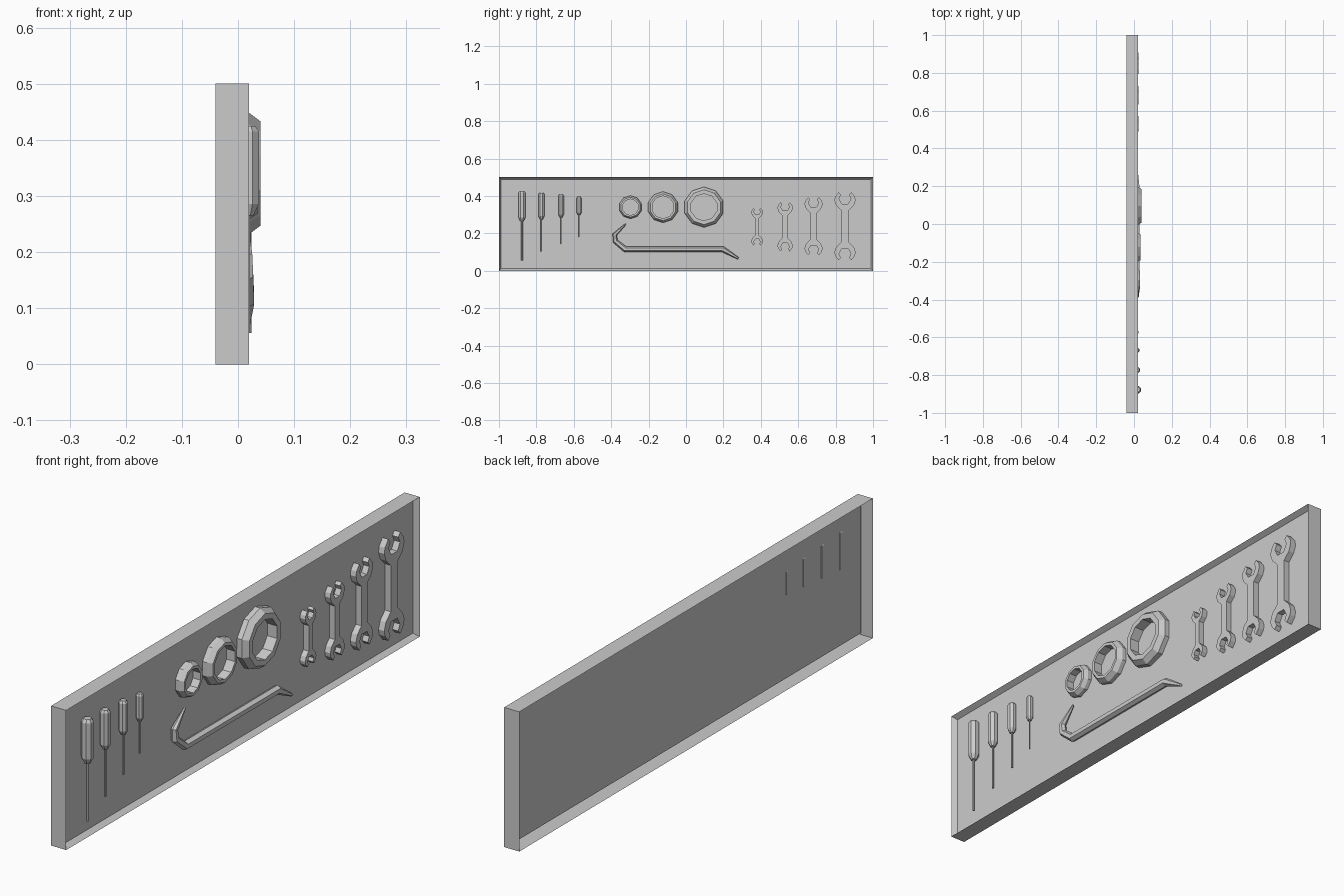
import bpy, bmesh
from math import cos, sin, pi
from mathutils import Vector

if "Cube" in bpy.data.objects:
    bpy.data.objects.remove(bpy.data.objects["Cube"])

grey = bpy.data.materials.new("plain_grey")
grey.use_nodes = True
grey.diffuse_color = (0.6, 0.6, 0.6, 1)
grey.node_tree.nodes["Principled BSDF"].inputs["Base Color"].default_value = (0.6, 0.6, 0.6, 1)


def finish(bm, name, fix=True):
    if fix:
        bmesh.ops.recalc_face_normals(bm, faces=bm.faces)
    mesh = bpy.data.meshes.new(name)
    bm.to_mesh(mesh)
    bm.free()
    mesh.materials.append(grey)
    obj = bpy.data.objects.new(name, mesh)
    bpy.context.collection.objects.link(obj)
    return obj


def skin(bm, rings, closed=False):
    """Join equal-sized loops of points; cap the ends unless closed."""
    loops = [[bm.verts.new(p) for p in ring] for ring in rings]
    n = len(loops[0])
    pairs = list(zip(loops, loops[1:]))
    if closed:
        pairs.append((loops[-1], loops[0]))
    else:
        bm.faces.new(loops[0])
        bm.faces.new(loops[-1])
    for a, b in pairs:
        for i in range(n):
            j = (i + 1) % n
            bm.faces.new((a[i], a[j], b[j], b[i]))


# Board: thin shell, open at the back, with a sunken front panel
bm = bmesh.new()
bmesh.ops.create_cube(bm, size=1)
for v in bm.verts:
    v.co = Vector((v.co.x * 0.06 - 0.01, v.co.y * 2, v.co.z * 0.5 + 0.25))
bm.faces.ensure_lookup_table()
back = min(bm.faces, key=lambda f: f.calc_center_median().x)
front = max(bm.faces, key=lambda f: f.calc_center_median().x)
bmesh.ops.delete(bm, geom=[back], context='FACES_ONLY')
bmesh.ops.inset_region(bm, faces=[front], thickness=0.016)
for v in front.verts:
    v.co.x = 0
finish(bm, "tray_board", fix=False)


# Screwdrivers: chamfered octagonal handle and thin shaft
def turned(bm, x, y, profile, sides):
    skin(bm, [[(x + r * cos(2 * pi * (i + 0.5) / sides),
                y + r * sin(2 * pi * (i + 0.5) / sides), z)
               for i in range(sides)] for r, z in profile])


drivers = [(-0.877, 0.021, 0.265, 0.425, 0.056), (-0.773, 0.018, 0.275, 0.417, 0.104),
           (-0.668, 0.016, 0.286, 0.409, 0.142), (-0.572, 0.0135, 0.297, 0.396, 0.18)]
for k, (y, r, low, top, tip) in enumerate(drivers, 1):
    bm = bmesh.new()
    x = r * 0.85
    turned(bm, x, y, [(r * 0.5, low), (r, low + r), (r, top - r * 0.5), (r * 0.65, top)], 8)
    finish(bm, f"screwdriver_handle_{k}")
    bm = bmesh.new()
    turned(bm, x, y, [(r * 0.2, tip), (r * 0.2, low + 0.01)], 6)
    finish(bm, f"screwdriver_shaft_{k}")

# Rings: ten-sided, with a chamfered outer edge
for k, (y, outer, inner, h) in enumerate([(-0.297, 0.062, 0.043, 0.031),
                                          (-0.123, 0.083, 0.06, 0.035),
                                          (0.096, 0.108, 0.072, 0.04)], 1):
    bm = bmesh.new()
    section = [(outer, 0.001), (outer, h * 0.5), (outer * 0.86, h), (inner, h), (inner, 0.001)]
    skin(bm, [[(x, y + r * sin(pi * i / 5), 0.34 + r * cos(pi * i / 5))
               for i in range(10)] for r, x in section], closed=True)
    finish(bm, f"ring_{k}")

# Pry bar: hexagonal bar following a bent path, tapered at both ends
path = [(-0.322, 0.25, 0.004), (-0.381, 0.194, 0.012), (-0.378, 0.158, 0.014),
        (-0.325, 0.115, 0.016), (0.197, 0.115, 0.016), (0.28, 0.066, 0.006)]
pts = [Vector(p[:2]) for p in path]
rings = []
for i, (y, z, r) in enumerate(path):
    before = (pts[i] - pts[max(i - 1, 0)]).normalized()
    after = (pts[min(i + 1, len(pts) - 1)] - pts[i]).normalized()
    t = (before + after).normalized()
    rings.append([(0.015 + r * sin(a * pi / 3), y - t.y * r * cos(a * pi / 3),
                   z + t.x * r * cos(a * pi / 3)) for a in range(6)])
bm = bmesh.new()
skin(bm, rings)
finish(bm, "pry_bar")

# Spanners: one quarter outline mirrored both ways, then scaled
quarter = [(0.02, 0.083), (0.047, 0.11), (0.057, 0.138), (0.053, 0.158), (0.034, 0.182),
           (0.022, 0.168), (0.032, 0.147), (0.017, 0.12)]
half = quarter + [(-a, b) for a, b in reversed(quarter)]
outline = half + [(-a, -b) for a, b in half]
for k, (y, z, size) in enumerate([(0.38, 0.235, 0.55), (0.53, 0.235, 0.72),
                                  (0.682, 0.238, 0.85), (0.85, 0.238, 1)], 1):
    bm = bmesh.new()
    skin(bm, [[(x, y + a * size, z + b * size) for a, b in outline]
              for x in (0.001, 0.02 + 0.004 * size)])
    finish(bm, f"spanner_{k}")
